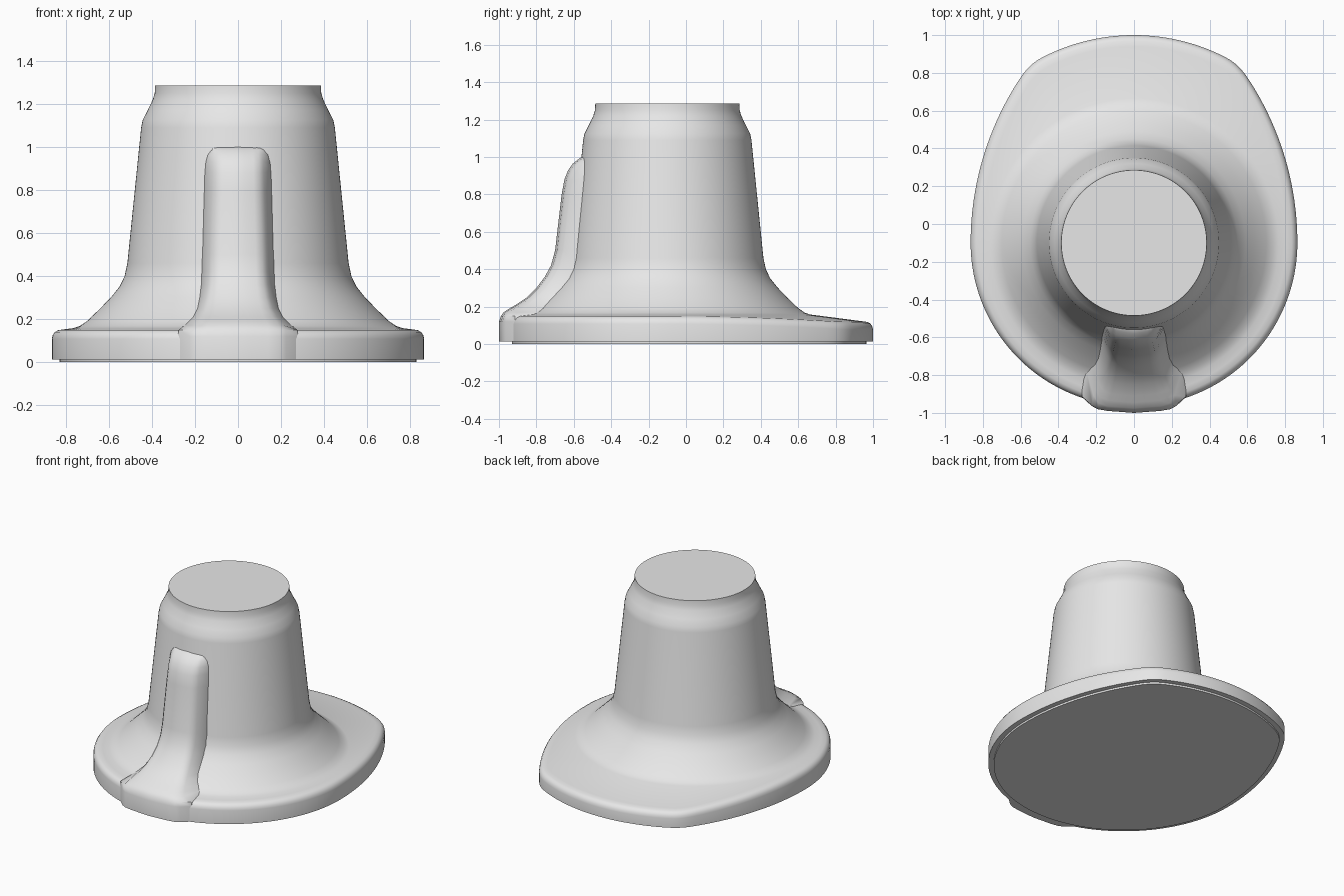
import bpy, bmesh, math
from mathutils import Vector

if "Cube" in bpy.data.objects:
    bpy.data.objects.remove(bpy.data.objects["Cube"], do_unlink=True)

AXIS_Y = -0.10      # the tapered post stands off-centre
RIM = 0.865         # radius of the round front of the base
SEGMENTS = 192

grey = bpy.data.materials.new("plain grey")
grey.use_nodes = True
grey.diffuse_color = (0.8, 0.8, 0.8, 1)
grey.node_tree.nodes["Principled BSDF"].inputs["Base Color"].default_value = grey.diffuse_color


def loft(name, rows, angle):
    """Join closed rows of points into a capped, smooth-shaded solid."""
    bm = bmesh.new()
    loops = [[bm.verts.new(p) for p in row] for row in rows]
    for a, b in zip(loops, loops[1:]):
        for i in range(len(a)):
            j = (i + 1) % len(a)
            bm.faces.new((a[i], a[j], b[j], b[i]))
    bm.faces.new(loops[0])
    bm.faces.new(loops[-1])
    bmesh.ops.recalc_face_normals(bm, faces=bm.faces)
    mesh = bpy.data.meshes.new(name)
    bm.to_mesh(mesh)
    bm.free()
    mesh.materials.append(grey)
    obj = bpy.data.objects.new(name, mesh)
    bpy.context.collection.objects.link(obj)
    bpy.ops.object.select_all(action='DESELECT')
    obj.select_set(True)
    bpy.context.view_layer.objects.active = obj
    bpy.ops.object.shade_smooth_by_angle(angle=math.radians(angle))
    return obj


def ray_to_circle(d, centre, radius):
    along = d.dot(centre)
    return along + math.sqrt(radius ** 2 - centre.length_squared + along ** 2)


def outline(t):
    """Base radius: round at the front, long side arcs and a blunt back."""
    d = Vector((abs(math.cos(t)), math.sin(t)))
    if d.y <= 0:
        return RIM
    side = ray_to_circle(d, Vector((-0.717, 0)), 1.582)
    back = ray_to_circle(d, Vector((0, 0.04)), 1.06)
    k = 0.03
    h = max(k - abs(side - back), 0) / k
    return min(side, back) - h * h * k / 4


def ring(radius, height):
    row = []
    for i in range(SEGMENTS):
        t = math.tau * i / SEGMENTS
        r = radius(t)
        row.append((r * math.cos(t), AXIS_Y + r * math.sin(t), height(t)))
    return row


def rim_top(t):
    return 0.153 - 0.13 * (outline(t) - RIM)


# Base: recessed foot, upright edge, rounded rim
rows = [ring(lambda t: outline(t) - 0.035, lambda t, z=z: z) for z in (0, 0.013)]
rows.append(ring(outline, lambda t: 0.013))
for inset, drop in ((0, 0.045), (0.004, 0.028), (0.014, 0.013), (0.03, 0.004), (0.06, 0)):
    rows.append(ring(lambda t, i=inset: outline(t) - i, lambda t, d=drop: rim_top(t) - d))

# Post: flared skirt, tapered wall, waisted shoulder (radius, height)
post = [(0.765, 0.158), (0.735, 0.168), (0.70, 0.192), (0.64, 0.25), (0.59, 0.302),
        (0.55, 0.352), (0.527, 0.40), (0.514, 0.46), (0.45, 1.09), (0.443, 1.125),
        (0.42, 1.17), (0.396, 1.22), (0.387, 1.25), (0.385, 1.285)]
rows += [ring(lambda t, r=r: r, lambda t, z=z: z) for r, z in post]
loft("base_and_post", rows, 35)


def body_radius(z):
    if z <= 0.155:
        return RIM
    for (r0, z0), (r1, z1) in zip(post, post[1:]):
        if z0 <= z <= z1:
            return r0 + (r1 - r0) * (z - z0) / (z1 - z0)
    return post[0][0]


def rib_row(z, front, half_front, half_back):
    wall = AXIS_Y - math.sqrt(body_radius(z) ** 2 - half_back ** 2)
    root = Vector((half_back, wall + 0.006))
    corner = Vector((half_front, min(front + 0.015, wall)))
    nose = Vector((0, front))
    a, b = root.lerp(corner, 0.7), corner.lerp(nose, 0.3)
    mid = (a + b + 2 * corner) / 4
    half = [Vector((half_back, wall + 0.1)), root, a, mid, b, corner.lerp(nose, 0.7)]
    pts = half + [nose] + [Vector((-p.x, p.y)) for p in reversed(half)]
    return [(p.x, p.y, z) for p in pts]


# Front rib (height, front y, half width at front, half width at root)
rib = [(0.013, -1.0, 0.20, 0.28), (0.12, -1.0, 0.20, 0.28), (0.15, -0.99, 0.20, 0.275),
       (0.17, -0.975, 0.20, 0.25), (0.19, -0.945, 0.19, 0.23), (0.21, -0.91, 0.17, 0.21),
       (0.25, -0.85, 0.15, 0.19), (0.30, -0.80, 0.135, 0.18), (0.36, -0.755, 0.125, 0.172),
       (0.42, -0.722, 0.12, 0.17), (0.50, -0.70, 0.118, 0.168), (0.80, -0.665, 0.106, 0.16),
       (0.88, -0.65, 0.103, 0.158), (0.93, -0.63, 0.102, 0.154), (0.965, -0.605, 0.10, 0.145),
       (0.985, -0.58, 0.10, 0.13), (1.003, -0.555, 0.09, 0.12)]
loft("front_rib", [rib_row(*r) for r in rib], 45)
